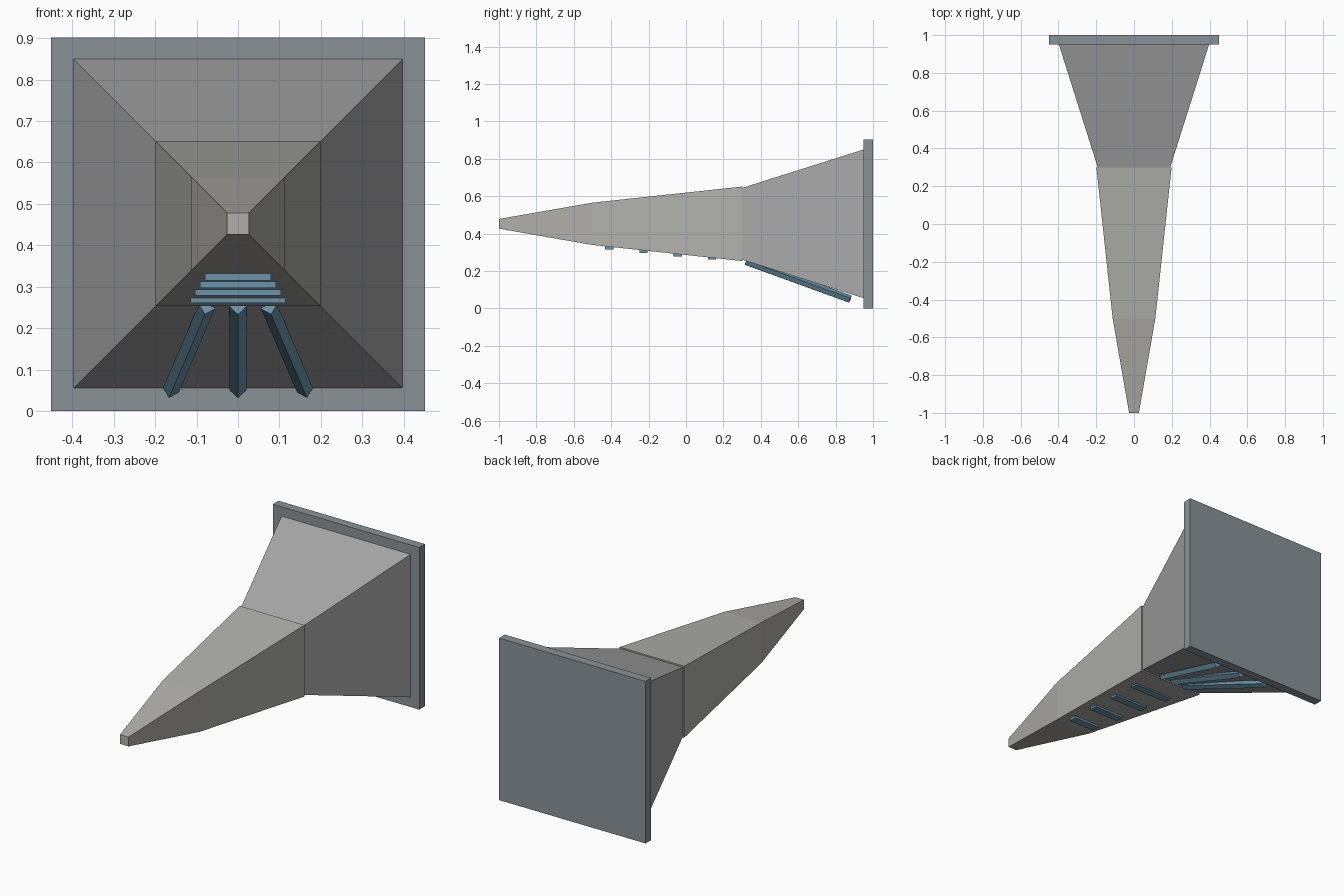
import bpy, bmesh
from mathutils import Vector

if "Cube" in bpy.data.objects:
    bpy.data.objects.remove(bpy.data.objects["Cube"])

CZ = 0.4525  # height of the horn axis


def material(name, rgb):
    m = bpy.data.materials.new(name)
    m.diffuse_color = (*rgb, 1)
    m.use_nodes = True
    m.node_tree.nodes["Principled BSDF"].inputs["Base Color"].default_value = m.diffuse_color
    return m


BLUE = material("blue_bars", (0.14, 0.30, 0.40))
SLATE = material("slate_plate", (0.25, 0.29, 0.31))
WARM = material("warm_grey", (0.44, 0.43, 0.40))
MID = material("mid_grey", (0.44, 0.44, 0.42))
GREY = material("plain_grey", (0.40, 0.40, 0.40))


def prism(name, ring_a, ring_b, mat):
    """Closed solid between two four-point rings."""
    bm = bmesh.new()
    a = [bm.verts.new(p) for p in ring_a]
    b = [bm.verts.new(p) for p in ring_b]
    bm.faces.new(a)
    bm.faces.new(b[::-1])
    for i in range(4):
        j = (i + 1) % 4
        bm.faces.new((a[i], b[i], b[j], a[j]))
    bmesh.ops.recalc_face_normals(bm, faces=bm.faces)
    me = bpy.data.meshes.new(name)
    bm.to_mesh(me)
    bm.free()
    me.materials.append(mat)
    ob = bpy.data.objects.new(name, me)
    bpy.context.collection.objects.link(ob)
    return ob


def rect(y, hx, z0, z1):
    return [(-hx, y, z0), (hx, y, z0), (hx, y, z1), (-hx, y, z1)]


def square(y, h):
    return rect(y, h, CZ - h, CZ + h)


# Tapered body: tip, middle and flared base
prism("tip", square(-1.0, 0.026), square(-0.5, 0.113), WARM)
prism("middle_body", square(-0.5, 0.113), square(0.3, 0.199), MID)
prism("flared_base", square(0.3, 0.192), square(0.952, 0.398), GREY)

# Back plate
prism("back_plate", rect(0.95, 0.451, 0, 0.902), rect(1.0, 0.451, 0, 0.902), SLATE)

# Four cross bars under the middle body, widening to the rear
for i in range(4):
    y, hx = -0.41 + 0.183 * i, 0.08 + 0.0117 * i
    z = 0.315 - 0.018 * i
    prism(f"cross_bar_{i + 1}", rect(y - 0.022, hx, z, z + 0.02),
          rect(y + 0.022, hx, z, z + 0.02), BLUE)

# Three diamond-section bars fanning out under the base
for s in (-1, 0, 1):
    start = Vector((s * 0.075, 0.322, 0.252))
    end = Vector((s * 0.162, 0.878, 0.05))
    d = (end - start).normalized()
    side = Vector((1, 0, s * 0.25))
    side = (side - d * side.dot(d)).normalized()
    up = side.cross(d)
    offs = [o * 0.02 for o in (side, up, -side, -up)]
    prism(f"fan_bar_{s + 2}", [start + o for o in offs], [end + o for o in offs], BLUE)
